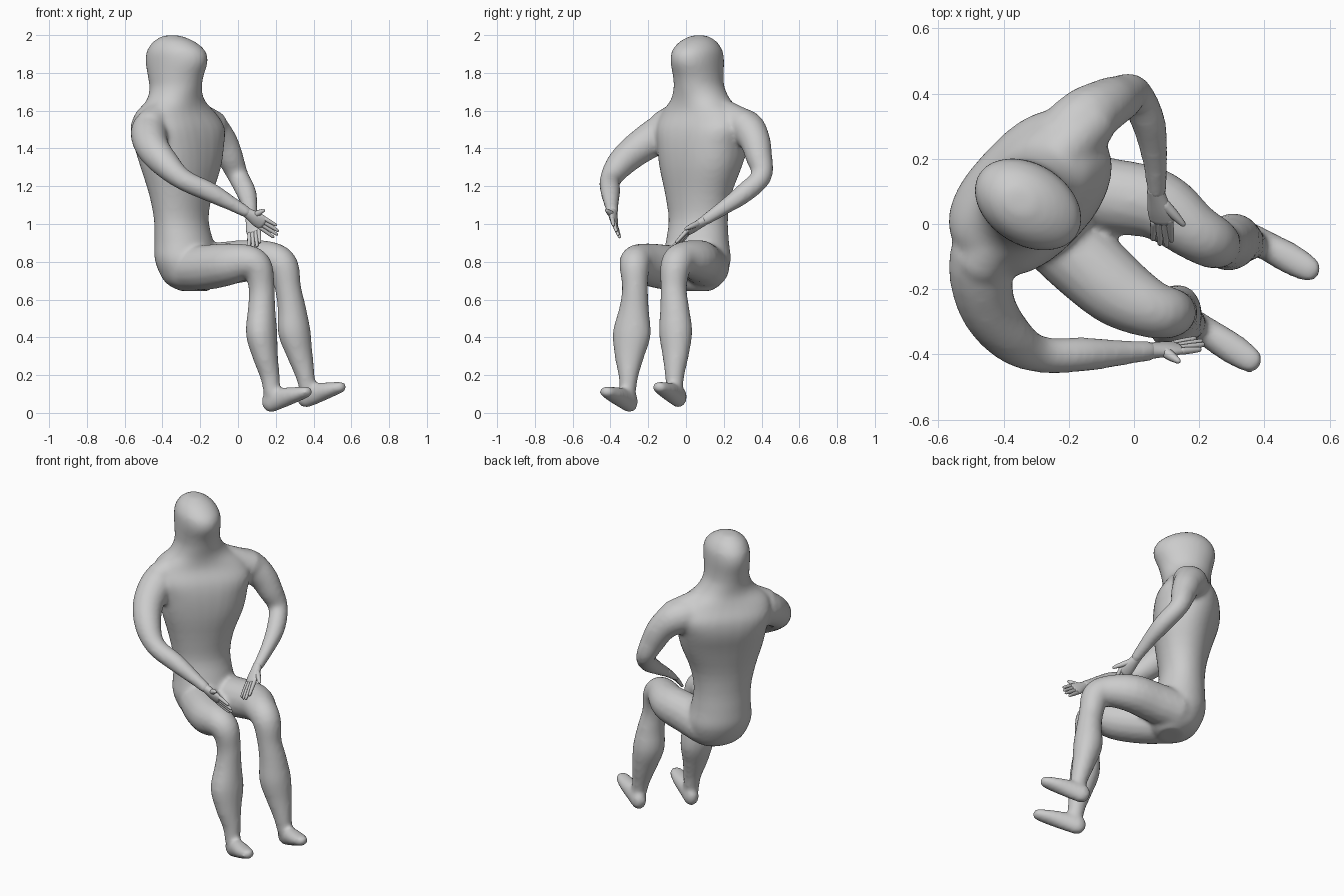
import bpy, bmesh, math
from mathutils import Vector


def catmull(rows, steps):
    """Smoothly interpolate rows of numbers."""
    out = []
    for i in range(len(rows) - 1):
        a, b = rows[max(i - 1, 0)], rows[i]
        c, d = rows[i + 1], rows[min(i + 2, len(rows) - 1)]
        for k in range(steps):
            t = k / steps
            out.append([0.5 * (2 * q + (r - p) * t + (2 * p - 5 * q + 4 * r - s) * t * t
                        + (3 * q - p - 3 * r + s) * t ** 3) for p, q, r, s in zip(a, b, c, d)])
    return out + [list(rows[-1])]


def skin(bm, rings):
    """Bridge rings of points and cap both ends."""
    vs = [[bm.verts.new(p) for p in ring] for ring in rings]
    n = len(vs[0])
    for r0, r1 in zip(vs, vs[1:]):
        for i in range(n):
            bm.faces.new((r0[i], r0[(i + 1) % n], r1[(i + 1) % n], r1[i]))
    bm.faces.new(vs[0][::-1])
    bm.faces.new(vs[-1])


def ellipse(c, u, v, n, p=1.0):
    """Ring of points; p below 1 makes it boxier."""
    f = lambda w: math.copysign(abs(w) ** p, w)
    return [c + u * f(math.cos(2 * math.pi * i / n)) + v * f(math.sin(2 * math.pi * i / n)) for i in range(n)]


def tube(bm, pts, side=(0.5, 0.85, 0.1), n=16, steps=4):
    """Limb through (x, y, z, radius[, radius across]) points with rounded ends."""
    rows = catmull([p if len(p) == 5 else p + (p[3],) for p in pts], steps)
    cs = [Vector(r[:3]) for r in rows]
    side, rings = Vector(side), []
    for i, c in enumerate(cs):
        t = (cs[min(i + 1, len(cs) - 1)] - cs[max(i - 1, 0)]).normalized()
        side = (side - t * side.dot(t)).normalized()
        up = t.cross(side)
        a, b = rows[i][4], rows[i][3]
        ring = lambda k, off: ellipse(c + t * off * min(a, b), side * a * k, up * b * k, n)
        if i == 0:
            rings += [ring(0.3, -0.9), ring(0.75, -0.6)]
        rings.append(ring(1, 0))
        if i == len(cs) - 1:
            rings += [ring(0.75, 0.6), ring(0.3, 0.9)]
    skin(bm, rings)


def finish(bm, name):
    bmesh.ops.recalc_face_normals(bm, faces=bm.faces)
    me = bpy.data.meshes.new(name)
    bm.to_mesh(me)
    bm.free()
    me.polygons.foreach_set("use_smooth", [True] * len(me.polygons))
    ob = bpy.data.objects.new(name, me)
    bpy.context.collection.objects.link(ob)
    return ob


body = bmesh.new()

# torso and head: x, y, z, half width, half depth, yaw of width axis, boxiness
trunk = [(-.23, .05, .645, .08, .07, 60, 1), (-.25, .05, .69, .15, .13, 60, 1), (-.27, .055, .80, .188, .162, 60, 1),
         (-.285, .06, .90, .175, .15, 58, 1), (-.30, .065, 1.02, .168, .132, 55, 1),
         (-.303, .065, 1.15, .19, .142, 50, .95), (-.303, .077, 1.30, .238, .17, 47, .87),
         (-.313, .09, 1.42, .26, .188, 47, .8), (-.32, .095, 1.51, .28, .182, 47, .78),
         (-.33, .088, 1.59, .25, .15, 47, .87), (-.33, .078, 1.655, .17, .138, 50, .95),
         (-.33, .07, 1.72, .132, .143, 55, 1), (-.33, .065, 1.78, .125, .155, 58, 1),
         (-.325, .06, 1.86, .125, .178, 58, 1), (-.328, .06, 1.92, .118, .165, 58, 1),
         (-.34, .065, 1.970, .085, .11, 58, 1), (-.35, .07, 1.998, .035, .045, 58, 1)]
rings = []
for x, y, z, a, b, w, p in catmull(trunk, 3):
    w = math.radians(w)
    u, v = Vector((math.cos(w), math.sin(w), 0)), Vector((-math.sin(w), math.cos(w), 0))
    rings.append(ellipse(Vector((x, y, z)), u * a, v * b, 32, p))
skin(body, rings)

# shoulder slopes from neck to arm
for x, y in ((-.47, -.12), (-.13, .32)):
    tube(body, [(-.345, .08, 1.63, .085), ((x - .345) / 2, (y + .08) / 2, 1.575, .085), (x, y, 1.515, .085)])

# arms
tube(body, [(-.39, .01, 1.52, .10), (-.465, -.10, 1.495, .102), (-.455, -.24, 1.41, .09), (-.385, -.345, 1.32, .076),
            (-.29, -.40, 1.235, .057), (-.15, -.40, 1.17, .053), (-.03, -.395, 1.105, .039), (.05, -.39, 1.06, .031)])
tube(body, [(-.25, .22, 1.52, .10), (-.16, .315, 1.51, .097), (-.09, .363, 1.445, .083), (-.045, .385, 1.36, .072),
            (.0, .40, 1.255, .056), (.045, .31, 1.165, .053), (.065, .19, 1.08, .039), (.07, .10, 1.02, .031)])

# legs
tube(body, [(-.27, -.01, .765, .115), (-.17, -.10, .77, .12), (-.05, -.205, .787, .112), (.05, -.26, .80, .091),
            (.105, -.272, .768, .08), (.125, -.27, .66, .069), (.125, -.275, .55, .073, .08),
            (.125, -.287, .42, .082, .103), (.145, -.30, .30, .067, .08), (.17, -.305, .19, .052), (.18, -.31, .10, .044)])
tube(body, [(-.22, .12, .77, .115), (-.08, .088, .79, .116), (.07, .06, .808, .109), (.18, -.02, .815, .09),
            (.24, -.055, .775, .082), (.265, -.065, .66, .07), (.285, -.06, .55, .074, .08),
            (.298, -.055, .43, .084, .092), (.327, -.055, .31, .067, .074), (.355, -.06, .20, .052), (.37, -.06, .12, .044)])

# feet
for ox, oy, oz, dx, dy in ((.165, -.293, .055, .20, -.13), (.35, -.035, .08, .195, -.108)):
    tube(body, [(ox + dx * t, oy + dy * t, oz + dz, rz, rw) for t, dz, rz, rw in
                ((0, 0, .057, .043), (.35, .024, .054, .046), (.7, .042, .042, .049), (1, .057, .03, .04))],
         side=(dy, -dx, 0))

figure = finish(body, "seated_body")
rm = figure.modifiers.new("merge", 'REMESH')
rm.mode, rm.voxel_size, rm.use_smooth_shade = 'VOXEL', 0.012, True
sm = figure.modifiers.new("soften", 'SMOOTH')
sm.factor, sm.iterations = 0.5, 10


# hands: palm, four fingers spread across the side axis, thumb
def hand(name, wrist, knuckle, tips, thumb, side):
    bm = bmesh.new()
    w, k, s = Vector(wrist), Vector(knuckle), Vector(side).normalized()
    mid = w.lerp(k, .6)
    tube(bm, [(*(w - (k - w) * .3), .026, .026), (*w, .024, .03), (*mid, .02, .04), (*k, .015, .04)], side)
    for i, tip in enumerate(tips):
        base, t = k + s * (.028 - .0187 * i), Vector(tip)
        tube(bm, [(*base, .012), (*(base.lerp(t, .5)), .011), (*t, .008)], side, 8, 3)
    base, t = w.lerp(k, .35) + s * .02, Vector(thumb)
    tube(bm, [(*base, .017), (*(base.lerp(t, .5)), .015), (*t, .009)], side, 8, 3)
    finish(bm, name)


hand("right_hand", (.06, -.388, 1.052), (.13, -.38, 1.005),
     [(.20, -.385, .995), (.21, -.37, .965), (.205, -.36, .945), (.185, -.352, .932)],
     (.135, -.42, 1.072), (.5, -.35, .75))
hand("left_hand", (.07, .085, 1.01), (.085, .01, .96),
     [(.115, -.05, .905), (.10, -.065, .885), (.08, -.06, .88), (.058, -.045, .88)],
     (.15, .0, .975), (1, .15, .6))
